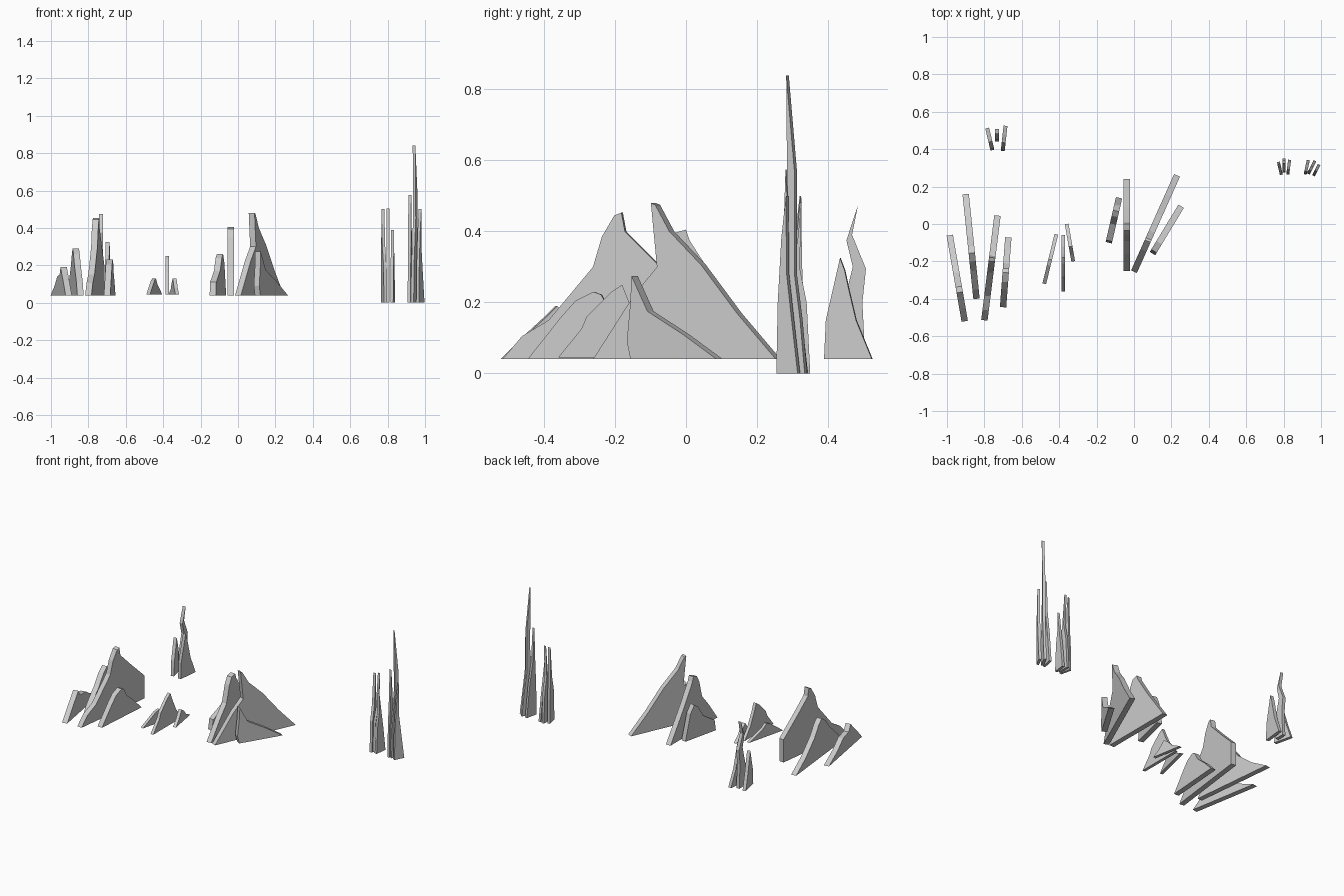
import bpy, bmesh
from mathutils import Vector


def slab(name, front, back, thick, base, crest):
    """Upright plate from front to back (x, y); crest is a list of (y, z) from front to back."""
    f, b = Vector(front), Vector(back)
    d = b - f
    n = Vector((d.y, -d.x)).normalized() * thick / 2
    pts = [(f.y, base)] + crest + [(b.y, base)]
    bm = bmesh.new()
    rings = []
    for s in (1, -1):
        ring = []
        for y, z in pts:
            p = f + d * ((y - f.y) / d.y) + n * s
            ring.append(bm.verts.new((p.x, p.y, z)))
        rings.append(ring)
        bm.faces.new(ring)
    k = len(pts)
    for i in range(k):
        j = (i + 1) % k
        bm.faces.new((rings[0][i], rings[0][j], rings[1][j], rings[1][i]))
    bmesh.ops.recalc_face_normals(bm, faces=bm.faces)
    me = bpy.data.meshes.new(name)
    bm.to_mesh(me)
    bm.free()
    bpy.context.collection.objects.link(bpy.data.objects.new(name, me))


def cluster(name, thick, base, slabs):
    for i, (f, b, crest) in enumerate(slabs, 1):
        slab(f"{name}_{i}", f, b, thick, base, crest)


# large rock ridge on the left
cluster("left_ridge", 0.034, 0.04, [
    ((-0.905, -0.52), (-0.985, -0.06),
     [(-0.45, 0.11), (-0.39, 0.165), (-0.365, 0.19), (-0.335, 0.15), (-0.26, 0.14), (-0.18, 0.09)]),
    ((-0.842, -0.40), (-0.90, 0.16),
     [(-0.35, 0.11), (-0.25, 0.2), (-0.2, 0.26), (-0.155, 0.29), (-0.12, 0.265), (-0.07, 0.2), (0.04, 0.11)]),
    ((-0.80, -0.515), (-0.73, 0.045),
     [(-0.46, 0.105), (-0.385, 0.15), (-0.26, 0.30), (-0.235, 0.385), (-0.20, 0.445),
      (-0.18, 0.453), (-0.17, 0.40), (-0.07, 0.30), (0.045, 0.19)]),
    ((-0.70, -0.445), (-0.672, -0.072),
     [(-0.35, 0.16), (-0.31, 0.205), (-0.26, 0.23), (-0.238, 0.222), (-0.21, 0.17), (-0.14, 0.11)]),
])

# small rock ridge in the middle
cluster("small_ridge", 0.02, 0.045, [
    ((-0.48, -0.32), (-0.415, -0.055),
     [(-0.26, 0.09), (-0.22, 0.12), (-0.19, 0.13), (-0.16, 0.1)]),
    ((-0.378, -0.36), (-0.378, -0.06),
     [(-0.295, 0.125), (-0.28, 0.16), (-0.21, 0.23), (-0.18, 0.25), (-0.16, 0.2), (-0.12, 0.12)]),
    ((-0.325, -0.20), (-0.36, 0.0),
     [(-0.16, 0.08), (-0.12, 0.13), (-0.09, 0.11), (-0.06, 0.075)]),
])

# central rock ridge
cluster("central_ridge", 0.034, 0.04, [
    ((-0.135, -0.10), (-0.08, 0.14),
     [(-0.09, 0.11), (0.0, 0.17), (0.04, 0.24), (0.07, 0.26), (0.1, 0.21)]),
    ((-0.038, -0.25), (-0.038, 0.24),
     [(-0.16, 0.16), (-0.09, 0.24), (-0.06, 0.35), (-0.035, 0.395), (0.0, 0.405), (0.01, 0.375), (0.09, 0.25)]),
    ((0.0, -0.255), (0.23, 0.26),
     [(-0.14, 0.22), (-0.075, 0.30), (-0.092, 0.48), (-0.08, 0.475), (-0.04, 0.40), (0.05, 0.305), (0.15, 0.17)]),
    ((0.105, -0.148), (0.252, 0.095),
     [(-0.158, 0.09), (-0.148, 0.2), (-0.145, 0.275), (-0.1, 0.175), (0.0, 0.11)]),
])

# slim rocks at the back left
cluster("back_spire", 0.021, 0.04, [
    ((-0.757, 0.395), (-0.785, 0.513),
     [(0.402, 0.14), (0.425, 0.22), (0.44, 0.275), (0.458, 0.22), (0.48, 0.14)]),
    ((-0.733, 0.44), (-0.733, 0.505),
     [(0.44, 0.18), (0.47, 0.30), (0.452, 0.375), (0.485, 0.475), (0.468, 0.39), (0.507, 0.295), (0.497, 0.2)]),
    ((-0.702, 0.39), (-0.687, 0.525),
     [(0.395, 0.15), (0.435, 0.325), (0.448, 0.29), (0.46, 0.235), (0.48, 0.15)]),
])

# tall needles on the far right
cluster("needle_left", 0.016, 0.0, [
    ((0.788, 0.263), (0.772, 0.332),
     [(0.272, 0.2), (0.3, 0.3), (0.322, 0.5), (0.326, 0.28), (0.332, 0.16)]),
    ((0.803, 0.275), (0.803, 0.35),
     [(0.282, 0.2), (0.305, 0.28), (0.327, 0.505), (0.32, 0.3), (0.34, 0.2)]),
    ((0.822, 0.265), (0.832, 0.343),
     [(0.275, 0.18), (0.29, 0.27), (0.29, 0.39), (0.31, 0.25), (0.325, 0.15)]),
])
cluster("needle_right", 0.016, 0.0, [
    ((0.915, 0.265), (0.932, 0.342),
     [(0.268, 0.2), (0.275, 0.35), (0.282, 0.575), (0.295, 0.35), (0.32, 0.2)]),
    ((0.932, 0.268), (0.968, 0.338),
     [(0.272, 0.2), (0.29, 0.45), (0.288, 0.6), (0.286, 0.84), (0.309, 0.57), (0.309, 0.28), (0.325, 0.15)]),
    ((0.96, 0.258), (0.99, 0.318),
     [(0.262, 0.2), (0.272, 0.38), (0.285, 0.5), (0.287, 0.28), (0.3, 0.16)]),
])
